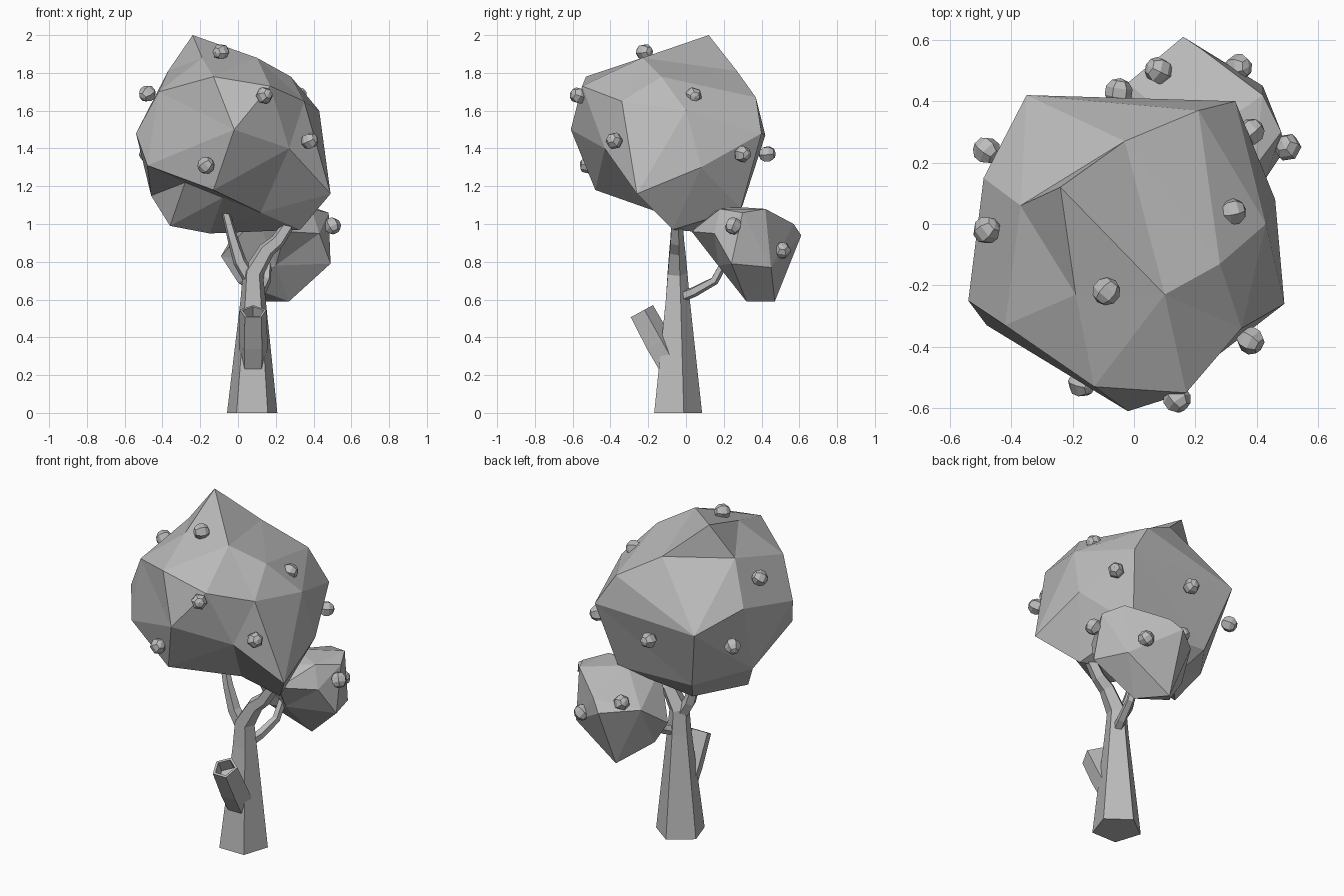
import bpy
import bmesh
import math
import random
from mathutils import Euler, Vector

default_cube = bpy.data.objects.get("Cube")
if default_cube:
    bpy.data.objects.remove(default_cube, do_unlink=True)

random.seed(4)

# One plain grey for the whole tree
grey = bpy.data.materials.new("plain_grey")
grey.use_nodes = True
grey.diffuse_color = (0.5, 0.5, 0.5, 1)
grey.node_tree.nodes["Principled BSDF"].inputs["Base Color"].default_value = grey.diffuse_color


def finish(bm, name):
    """Turn a bmesh into a flat shaded, grey object."""
    bmesh.ops.recalc_face_normals(bm, faces=bm.faces)
    mesh = bpy.data.meshes.new(name)
    bm.to_mesh(mesh)
    bm.free()
    mesh.materials.append(grey)
    obj = bpy.data.objects.new(name, mesh)
    bpy.context.scene.collection.objects.link(obj)
    return obj


def faceted_crown(name, centre, corners):
    """Skin a ball of directions, then push each corner out to its own
    distance, so that the crown may have shallow dents."""
    bm = bmesh.new()
    middle = Vector(centre)
    reach = {}
    for corner in corners:
        offset = Vector(corner) - middle
        reach[bm.verts.new(offset.normalized())] = offset
    bmesh.ops.convex_hull(bm, input=bm.verts)
    for vert, offset in reach.items():
        vert.co = middle + offset
    return finish(bm, name)


def limb(name, path, radii, hollow=False, sides=5):
    """Loft a tapering polygonal limb along a path."""
    bm = bmesh.new()
    points = [Vector(p) for p in path]
    last = len(points) - 1
    rings = []
    for i, (point, radius) in enumerate(zip(points, radii)):
        tangent = points[min(i + 1, last)] - points[max(i - 1, 0)]
        if i == 0 and name == "trunk":
            tangent = Vector((0, 0, 1))
        turn = Vector((0, 0, 1)).rotation_difference(tangent)
        ring = []
        for k in range(sides):
            angle = math.pi / 2 + math.tau * k / sides
            offset = Vector((math.cos(angle), math.sin(angle), 0)) * radius
            ring.append(bm.verts.new(point + turn @ offset))
        rings.append(ring)
    for low, high in zip(rings, rings[1:]):
        for k in range(sides):
            n = (k + 1) % sides
            bm.faces.new((low[k], low[n], high[n], high[k]))
    bm.faces.new(rings[0][::-1])
    mouth = bm.faces.new(rings[-1])
    bm.normal_update()
    if hollow:
        # Rim first, then a sunken floor
        inward = (points[-2] - points[-1]).normalized()
        bmesh.ops.inset_region(bm, faces=[mouth], thickness=0.016)
        inner = bmesh.ops.extrude_discrete_faces(bm, faces=[mouth])["faces"][0]
        bmesh.ops.translate(bm, verts=list(inner.verts), vec=inward * 0.07)
        bmesh.ops.remove_doubles(bm, verts=bm.verts, dist=0.0001)
    return finish(bm, name)


def fruit(index, centre):
    """A small faceted ball, turned at random."""
    bm = bmesh.new()
    bmesh.ops.create_uvsphere(bm, u_segments=6, v_segments=5, radius=0.046)
    obj = finish(bm, f"fruit_{index:02d}")
    obj.location = centre
    obj.rotation_euler = Euler([random.uniform(-math.pi, math.pi) for axis in "xyz"])
    return obj


# Trunk, leaning into its main fork
limb("trunk",
     [(.075, -.055, 0), (.08, -.05, .6), (.08, -.05, .74), (.15, -.05, .86), (.21, -.05, .91), (.29, -.05, 1.03)],
     [.14, .07, .058, .046, .04, .032])

# Side branches that carry the crowns
limb("left_branch",
     [(.07, -.05, .7), (.01, -.05, .8), (-.03, -.05, .93), (-.075, -.04, 1.1)],
     [.04, .037, .029, .02])
limb("back_branch",
     [(.09, -.04, .61), (.12, .04, .64), (.15, .15, .7), (.16, .22, .83)],
     [.03, .028, .024, .022])

# Broken hollow stub on the front of the trunk
limb("hollow_stub",
     [(.08, -.06, .21), (.08, -.15, .37), (.08, -.24, .535)],
     [.076, .08, .074], hollow=True)

# Large crown, listed from the peak downwards
faceted_crown("large_crown", (-.03, -.06, 1.45), [
    (-.24, .12, 2), (-.19, -.23, 1.88), (.1, -.23, 1.88),
    (-.03, .27, 1.81), (.28, -.13, 1.78), (-.13, -.53, 1.78),
    (-.37, .06, 1.81), (.17, -.55, 1.73), (-.42, -.33, 1.7),
    (.21, .37, 1.67), (.35, -.34, 1.65), (.43, 0, 1.6),
    (-.02, -.61, 1.5), (-.49, .15, 1.57), (-.54, -.25, 1.48),
    (.33, .4, 1.48), (-.35, .42, 1.47), (.27, -.43, 1.4),
    (-.48, -.33, 1.31), (.46, .08, 1.3), (-.13, -.48, 1.18),
    (.49, -.26, 1.16), (-.46, .02, 1.15), (.25, .29, 1.08),
    # Crease of the hollow underside, then the lowest corners
    (-.28, -.26, 1.22), (-.08, -.2, 1.14), (.12, -.14, 1.06),
    (-.25, .3, 1.1), (-.36, -.08, .99), (.33, -.07, .97), (-.15, .15, .95)])

# Small crown behind
faceted_crown("small_crown", (.22, .33, .85), [
    (.2, .27, 1.09), (.42, .42, 1.08), (.48, .3, 1.06), (.1, .1, 1.04),
    (.39, .18, 1.08), (.22, .57, 1), (.25, .03, .96), (.43, .15, .95),
    (-.02, .46, .95), (.16, .61, .94), (-.09, .3, .83), (.49, .24, .79),
    (.2, .17, .78), (.42, .45, .77), (0, .3, .69), (.27, .32, .59), (.14, .47, .59)])

# Fruit dotted over both crowns
fruit_centres = [
    (-.09, -.22, 1.91), (-.48, -.02, 1.69), (.14, -.57, 1.68),
    (.32, .04, 1.68), (.38, -.38, 1.44), (-.48, .24, 1.375),
    (.38, .3, 1.37), (-.05, .43, 1.37), (-.17, -.52, 1.31),
    (.08, .5, .985), (.5, .25, .99), (.34, .51, .86)]
for index, centre in enumerate(fruit_centres, start=1):
    fruit(index, centre)
